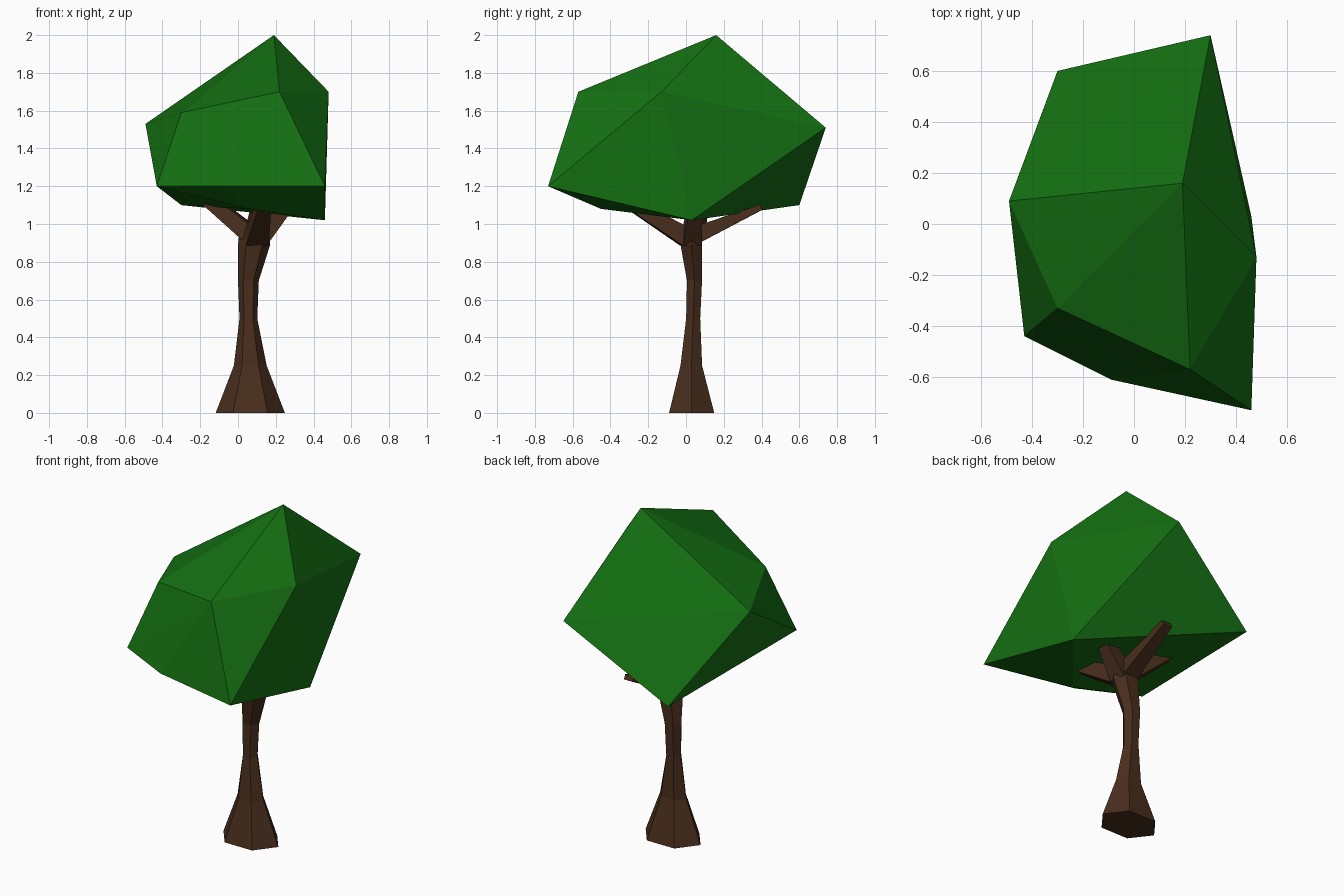
import bpy, bmesh
from math import cos, sin, radians
from mathutils import Vector

if "Cube" in bpy.data.objects:
    bpy.data.objects.remove(bpy.data.objects["Cube"])


def material(name, rgb):
    m = bpy.data.materials.new(name)
    m.diffuse_color = (*rgb, 1)
    m.use_nodes = True
    m.node_tree.nodes["Principled BSDF"].inputs["Base Color"].default_value = m.diffuse_color
    return m


def finish(bm, name, mat):
    bmesh.ops.recalc_face_normals(bm, faces=bm.faces[:])
    mesh = bpy.data.meshes.new(name)
    bm.to_mesh(mesh)
    bm.free()
    mesh.materials.append(mat)
    ob = bpy.data.objects.new(name, mesh)
    bpy.context.collection.objects.link(ob)
    return ob


def loft(name, rings, mat):
    """Skin a list of equal-sized point rings and cap both ends."""
    bm = bmesh.new()
    loops = [[bm.verts.new(p) for p in ring] for ring in rings]
    n = len(loops[0])
    for a, b in zip(loops, loops[1:]):
        for i in range(n):
            j = (i + 1) % n
            bm.faces.new((a[i], a[j], b[j], b[i]))
    bm.faces.new(loops[0])
    bm.faces.new(loops[-1])
    return finish(bm, name, mat)


def branch(name, start, end, size0, size1, mat):
    """Tapered four-sided limb; sizes are (half width, half thickness)."""
    a, b = Vector(start), Vector(end)
    side = (b - a).cross(Vector((0, 0, 1))).normalized()
    up = side.cross(b - a).normalized()
    rings = [[p + side * w * u + up * t * v
              for u, v in ((-1, -1), (1, -1), (1, 1), (-1, 1))]
             for p, (w, t) in ((a, size0), (b, size1))]
    return loft(name, rings, mat)


bark = material("bark", (0.065, 0.027, 0.012))
leaf = material("leaf", (0.007, 0.16, 0.006))

# Six-sided flared trunk: z, centre x, centre y, radius x, radius y
profile = [
    (0.00, 0.065, 0.030, 0.183, 0.138),
    (0.25, 0.065, 0.028, 0.087, 0.066),
    (0.50, 0.055, 0.038, 0.047, 0.043),
    (0.70, 0.055, 0.045, 0.055, 0.046),
    (0.89, 0.085, 0.028, 0.085, 0.066),
    (0.98, 0.085, 0.030, 0.075, 0.055),
]
loft("trunk", [[(cx + rx * cos(radians(60 * k)), cy + ry * sin(radians(60 * k)), z)
                for k in range(6)] for z, cx, cy, rx, ry in profile], bark)

# Four limbs reaching into the crown
branch("left_branch", (0.06, 0.04, 0.95), (-0.16, 0.09, 1.13), (0.05, 0.045), (0.03, 0.035), bark)
branch("right_branch", (0.11, 0.03, 0.92), (0.28, 0.05, 1.12), (0.05, 0.05), (0.03, 0.03), bark)
branch("front_branch", (0.10, 0.00, 0.93), (0.14, -0.30, 1.11), (0.06, 0.05), (0.035, 0.03), bark)
branch("back_branch", (0.09, 0.05, 0.94), (0.10, 0.40, 1.09), (0.05, 0.045), (0.03, 0.015), bark)

# Faceted crown: convex hull of its corners
corners = [
    (0.19, 0.16, 2.00), (0.22, -0.57, 1.70), (-0.30, -0.33, 1.59),
    (-0.49, 0.09, 1.53), (0.48, -0.13, 1.70), (0.30, 0.74, 1.51),
    (-0.30, 0.60, 1.10), (-0.43, -0.44, 1.20), (-0.09, -0.61, 1.20),
    (0.46, -0.73, 1.20), (0.46, 0.03, 1.02), (0.06, -0.45, 1.08),
]
bm = bmesh.new()
for c in corners:
    bm.verts.new(c)
bmesh.ops.convex_hull(bm, input=bm.verts[:])
finish(bm, "crown", leaf)
